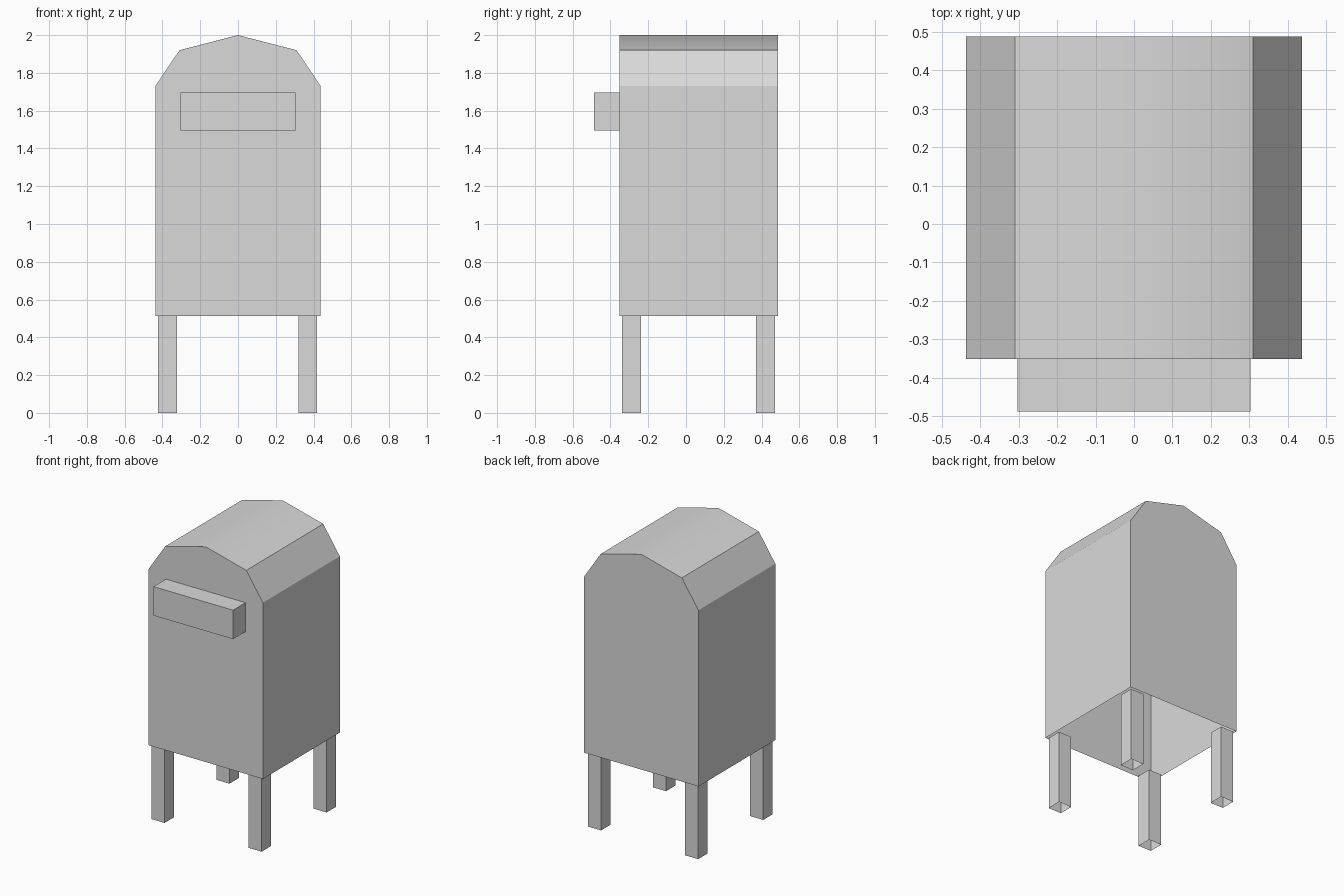
import bpy
import bmesh
import math

cube = bpy.data.objects.get("Cube")
if cube:
    bpy.data.objects.remove(cube, do_unlink=True)

GREY = (0.7, 0.7, 0.7, 1.0)
grey = bpy.data.materials.new("plain grey")
grey.use_nodes = True
grey.diffuse_color = GREY
grey.node_tree.nodes["Principled BSDF"].inputs["Base Color"].default_value = GREY


def finish(name, bm):
    bmesh.ops.recalc_face_normals(bm, faces=bm.faces)
    mesh = bpy.data.meshes.new(name)
    bm.to_mesh(mesh)
    bm.free()
    mesh.materials.append(grey)
    obj = bpy.data.objects.new(name, mesh)
    bpy.context.collection.objects.link(obj)
    return obj


def box(name, low, high, open_ends=False):
    """Box between two corners, optionally without its top and bottom."""
    bm = bmesh.new()
    bmesh.ops.create_cube(bm, size=1)
    for v in bm.verts:
        v.co = [(a + b) / 2 + c * (b - a) for a, b, c in zip(low, high, v.co)]
    bmesh.ops.recalc_face_normals(bm, faces=bm.faces)
    if open_ends:
        ends = [f for f in bm.faces if abs(f.normal.z) > 0.5]
        bmesh.ops.delete(bm, geom=ends, context='FACES')
    return finish(name, bm)


# Body: faceted arch profile extruded front to back, open underneath
FRONT, BACK, FLOOR = -0.352, 0.488, 0.512
half = [(0.437, FLOOR), (0.437, 1.73), (0.31, 1.92)]
profile = half + [(0, 2.0)] + [(-x, z) for x, z in reversed(half)]
bm = bmesh.new()
front_face = bm.faces.new([bm.verts.new((x, FRONT, z)) for x, z in profile])
extruded = bmesh.ops.extrude_face_region(bm, geom=[front_face], use_keep_orig=True)
for item in extruded["geom"]:
    if isinstance(item, bmesh.types.BMVert):
        item.co.y = BACK
bmesh.ops.recalc_face_normals(bm, faces=bm.faces)
underside = [f for f in bm.faces if f.normal.z < -0.9]
bmesh.ops.delete(bm, geom=underside, context='FACES')
body = finish("body", bm)

# Only the shallow roof ridge is smooth; the other folds stay sharp
bpy.ops.object.select_all(action='DESELECT')
body.select_set(True)
bpy.context.view_layer.objects.active = body
bpy.ops.object.shade_smooth_by_angle(angle=math.radians(30))

# Slot hood on the front
box("slot_hood", (-0.304, -0.488, 1.495), (0.304, FRONT, 1.695))

# Four hollow square legs
for side, x in (("right", -0.424), ("left", 0.319)):
    for end, y in (("front", -0.34), ("back", 0.37)):
        box(f"{end}_{side}_leg", (x, y, 0), (x + 0.1, y + 0.102, FLOOR), open_ends=True)
